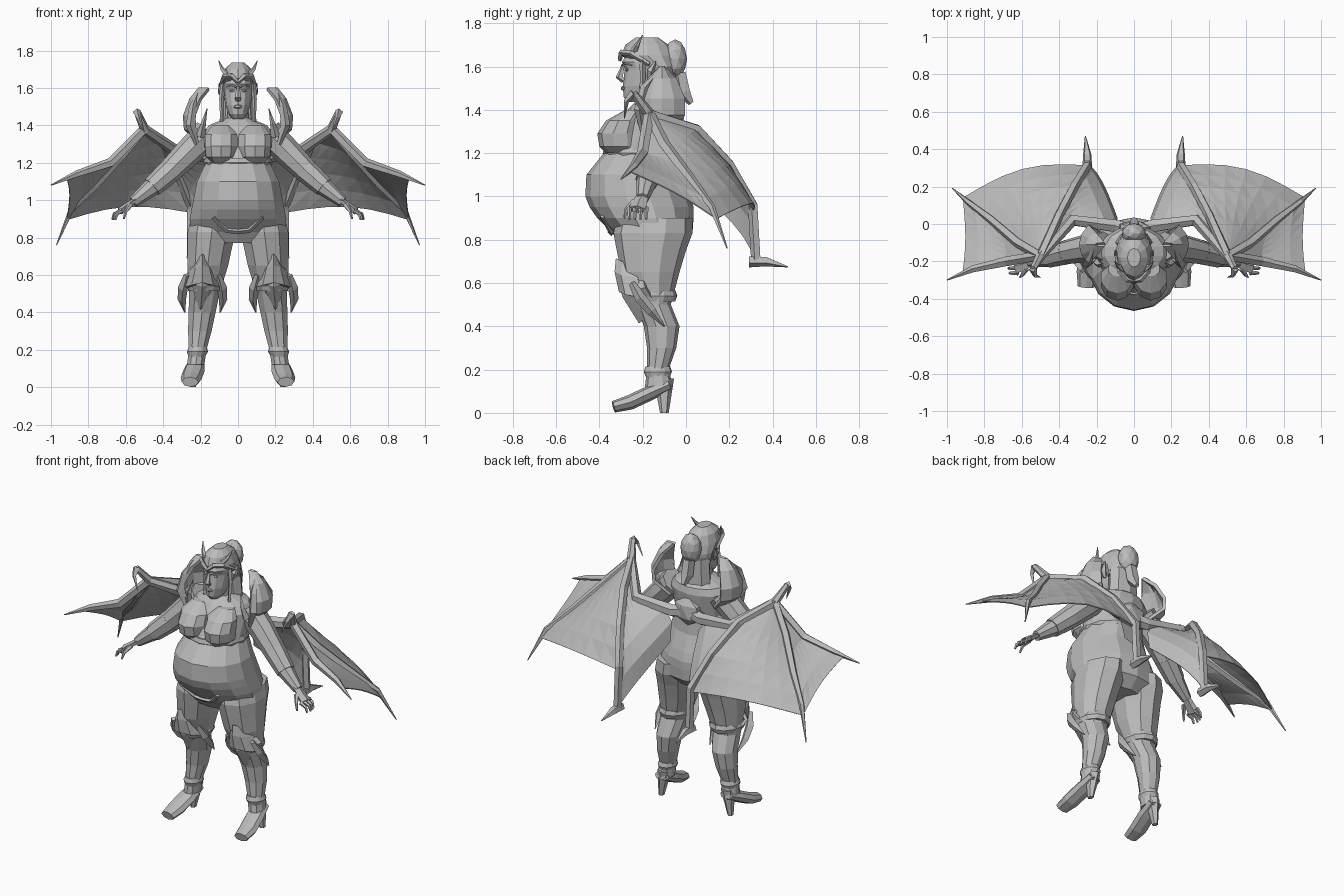
import bpy, bmesh, math
from mathutils import Vector

cube = bpy.data.objects.get("Cube")
if cube:
    bpy.data.objects.remove(cube, do_unlink=True)

grey = bpy.data.materials.new("plain grey")
grey.use_nodes = True
tone = (.5, .5, .5, 1)
grey.diffuse_color = tone
grey.node_tree.nodes["Principled BSDF"].inputs["Base Color"].default_value = tone


def finish(name, bm, mirrored=False, thickness=0):
    bmesh.ops.remove_doubles(bm, verts=bm.verts, dist=.001)
    bmesh.ops.recalc_face_normals(bm, faces=bm.faces)
    mesh = bpy.data.meshes.new(name)
    bm.to_mesh(mesh)
    bm.free()
    mesh.materials.append(grey)
    obj = bpy.data.objects.new(name, mesh)
    bpy.context.collection.objects.link(obj)
    if thickness:
        solid = obj.modifiers.new("thickness", 'SOLIDIFY')
        solid.thickness = thickness
        solid.offset = 0
    if mirrored:
        obj.modifiers.new("mirror", 'MIRROR')


def skin(name, rings, closed=True, **options):
    """Join rows of points with quads; closed rows become a capped tube."""
    bm = bmesh.new()
    rows = [[bm.verts.new(point) for point in ring] for ring in rings]
    count = len(rows[0])
    for low, high in zip(rows, rows[1:]):
        for i in range(count if closed else count - 1):
            j = (i + 1) % count
            bm.faces.new((low[i], low[j], high[j], high[i]))
    if closed:
        bm.faces.new(rows[0])
        bm.faces.new(rows[-1])
    finish(name, bm, **options)


def middle_line(z): return 0
def breast_line(z): return .09
def leg_line(z): return .24 - .12 * z


def loft(name, rows, sides=12, line=middle_line):
    """Oval sections; each row gives height, half width, front and back."""
    angles = [math.tau * i / sides for i in range(sides)]
    rings = []
    for z, width, front, back in rows:
        middle, depth = (front + back) / 2, (back - front) / 2
        rings.append([(line(z) + width * math.sin(a), middle - depth * math.cos(a), z)
                      for a in angles])
    skin(name, rings, mirrored=line is not middle_line)


def band(name, z, width, front, back, line=middle_line):
    """Raised trim with a bulging section."""
    swells = ((-.025, -.01), (0, 0), (.025, -.008))
    loft(name, [(z + rise, width + grow, front - grow, back + grow) for rise, grow in swells],
         line=line)


def tube(name, points, start, end, swell=0, sides=5, flat=1, mirrored=True):
    """Sweep along a path; the radius tapers and may swell midway."""
    path = [Vector(p) for p in points]
    last = len(path) - 1
    span = path[-1] - path[0]
    ref = Vector()
    ref[min(range(3), key=lambda axis: abs(span[axis]))] = 1
    rings = []
    for i, point in enumerate(path):
        along = (path[min(i + 1, last)] - path[max(i - 1, 0)]).normalized()
        a = along.cross(ref).normalized()
        b = a.cross(along)
        t = i / last
        radius = start + (end - start) * t + swell * math.sin(math.pi * t)
        angles = [math.tau * k / sides for k in range(sides)]
        rings.append([point + radius * (a * math.cos(t) * flat + b * math.sin(t))
                      for t in angles])
    skin(name, rings, mirrored=mirrored)


def blob(name, centre, size, mirrored=False, detail=2):
    bm = bmesh.new()
    bmesh.ops.create_icosphere(bm, subdivisions=detail, radius=1)
    for v in bm.verts:
        v.co = Vector([c + s * k for c, s, k in zip(centre, size, v.co)])
    finish(name, bm, mirrored)


def plate(name, rows, bend, drop=0, sideways=False):
    """Bowed armour plate; each row gives the middle point and half width."""
    rings = []
    for x, y, z, width in rows:
        ring = []
        for u in (-1, -.5, 0, .5, 1):
            back, low = bend * u * u, z - drop * abs(u)
            ring.append((x - back, y + u * width, low) if sideways
                        else (x + u * width, y + back, low))
        rings.append(ring)
    skin(name, rings, closed=False, mirrored=True, thickness=.02)


# Torso, bust and harness
loft("torso", [
    (.77, .17, -.3, -.03), (.83, .26, -.34, .03), (.9, .265, -.41, .035), (.95, .255, -.445, .035),
    (1, .245, -.465, .02), (1.1, .225, -.46, -.02), (1.2, .175, -.38, -.03),
    (1.36, .19, -.3, -.01), (1.4, .16, -.27, -.02), (1.44, .06, -.23, -.07),
    (1.52, .055, -.22, -.09)], sides=14)
loft("breast", [(1.2, .05, -.37, -.2), (1.23, .085, -.4, -.2), (1.29, .092, -.41, -.2),
                (1.35, .09, -.37, -.2), (1.4, .05, -.28, -.2)], sides=10, line=breast_line)
band("bust_band", 1.2, .185, -.385, -.02)
blob("back_harness", (0, -.02, 1.25), (.1, .04, .09), detail=1)
tube("hip_garment", [(.13, -.385, .91), (.06, -.345, .84), (0, -.345, .835)], .014, .018, sides=4)

# Legs and boots
loft("leg", [
    (.9, .125, -.32, .03), (.83, .135, -.335, .03), (.75, .125, -.32, 0), (.65, .115, -.3, -.03),
    (.5, .085, -.23, -.07), (.4, .076, -.195, -.03), (.3, .066, -.18, -.045),
    (.2, .05, -.18, -.08), (.12, .048, -.19, -.06)], sides=10, line=leg_line)
band("boot_rim", .54, .098, -.28, -.04, line=leg_line)
band("ankle_cuff", .19, .056, -.195, -.065, line=leg_line)
tube("boot_foot", [(.225, -.08, .13), (.235, -.17, .09), (.25, -.26, .048), (.256, -.335, .028)],
     .045, .045, swell=.014, sides=8, flat=.6)
loft("boot_heel", [(0, .016, -.12, -.08), (.16, .04, -.15, -.055)], sides=6, line=leg_line)

# Knee armour with swept spikes
plate("knee_guard_upper", [(.19, -.315, .71, .01), (.19, -.32, .65, .06), (.19, -.3, .56, .1)],
      .1, drop=.03)
plate("knee_guard_lower", [(.19, -.3, .6, .04), (.19, -.285, .54, .1), (.2, -.21, .42, .02)],
      .1, drop=-.04)
for name, side in (("outer", 1), ("inner", -1)):
    sweep = [(.085, -.25, .6), (.105, -.21, .53), (.11, -.16, .47), (.095, -.1, .4)]
    tube(name + "_knee_spike", [(.19 + side * x, y, z) for x, y, z in sweep],
         .015, .003, swell=.018, sides=4)

# Arms and hands
arm = [(.16, -.12, 1.36), (.26, -.13, 1.26), (.36, -.15, 1.16), (.46, -.18, 1.07), (.56, -.2, .99)]
tube("arm", arm, .08, .03, swell=.01, sides=8)
tube("bracer", arm[2:4], .066, .055, sides=8)
tube("palm", [(.55, -.2, 1), (.59, -.215, .97), (.63, -.225, .94)], .03, .042, flat=.5)
for i, name in enumerate(("index", "middle", "ring", "little")):
    y, reach = -.262 + .026 * i, .65 + .012 * math.sin(i + .5)
    tube(name + "_finger", [(.62, y, .945), (reach, y, .925), (reach + .01, y, .895)], .013, .006)
tube("thumb", [(.575, -.24, .975), (.6, -.275, .94), (.61, -.285, .9)], .015, .005)

# Shoulder armour
tip = (.205, -.11, 1.595)
plate("shoulder_guard", [(.2, -.11, 1.3, .05), (.28, -.11, 1.38, .1), (.285, -.11, 1.45, .1),
                         (.25, -.11, 1.54, .06), (*tip, .005)], .05, sideways=True)
tube("shoulder_blade", [(.22, -.2, 1.3), (.255, -.215, 1.4), (.24, -.19, 1.5), tip],
     .012, .003, swell=.018, sides=4)
tube("shoulder_prong", [(.2, -.2, 1.34), (.185, -.22, 1.41), (.165, -.21, 1.49)],
     .025, .002, sides=4)

# Head and face
loft("head", [
    (1.435, .03, -.27, -.17), (1.46, .05, -.288, -.14), (1.51, .068, -.292, -.1),
    (1.59, .08, -.283, -.07), (1.62, .08, -.296, -.07), (1.7, .05, -.25, -.1)])
tube("nose", [(0, -.29, 1.605), (0, -.307, 1.55), (0, -.287, 1.535)], .008, .014,
     swell=.007, mirrored=False)
blob("lips", (0, -.29, 1.5), (.028, .012, .012), detail=1)
blob("eye", (.032, -.272, 1.585), (.017, .01, .008), mirrored=True, detail=1)
tube("brow", [(.01, -.296, 1.605), (.035, -.284, 1.613), (.062, -.25, 1.605)], .006, .003, sides=4)
tube("ear", [(.075, -.17, 1.54), (.09, -.165, 1.58), (.1, -.14, 1.625)], .01, .003, swell=.013)

# Hair, circlet and small horns
loft("hair_cap", [(1.54, .088, -.17, -.06), (1.6, .094, -.2, -.05), (1.65, .09, -.3, -.05),
                  (1.7, .072, -.28, -.08), (1.735, .035, -.23, -.13)])
loft("back_hair", [(1.4, .1, -.16, -.035), (1.57, .088, -.17, -.04)], sides=8)
blob("hair_bun", (0, -.05, 1.635), (.065, .055, .09))
tube("ponytail", [(0, -.03, 1.57), (0, -.01, 1.48), (0, .025, 1.43)], .035, .014,
     swell=.012, mirrored=False)
tube("side_lock", [(.08, -.2, 1.63), (.088, -.2, 1.54), (.085, -.21, 1.42)], .015, .01, sides=4)
tube("circlet", [(.094, -.17, 1.61), (.075, -.255, 1.66), (.035, -.3, 1.665), (0, -.305, 1.63)],
     .01, .01, swell=.004, sides=4)
tube("small_horn", [(.055, -.24, 1.67), (.085, -.225, 1.7), (.103, -.2, 1.745)], .02, .002)

# Wing bones
wrist, elbow, root = (.5, -.17, 1.38), (.33, .02, 1.26), (.1, -.01, 1.23)
outer = [wrist, (.68, -.2, 1.2), (.86, -.24, 1.14), (1, -.3, 1.08)]
middle = [wrist, (.62, -.1, 1.24), (.76, .02, 1.08), (.89, .12, .95), (.97, .19, .76)]
inner = [wrist, (.4, .05, 1.31), (.32, .2, 1.15), (.25, .31, .96), (.25, .325, .7)]
knuckle = (.54, -.24, 1.475)
tube("outer_wing_finger", outer, .026, .003, swell=.01)
tube("middle_wing_finger", middle, .026, .003, swell=.01)
tube("inner_wing_finger", inner, .026, .024)
tube("inner_wing_claw", [(.25, .29, .7), (.25, .37, .7), (.26, .47, .675)], .028, .003, swell=.008)
tube("wing_arm", [(.03, -.03, 1.24), root, elbow, wrist, knuckle], .04, .018, swell=.005, sides=6)
tube("wing_claw", [knuckle, (.53, -.275, 1.44), (.5, -.285, 1.36)], .022, .002, sides=4)


def sample(path, t):
    points = [Vector(p) for p in path]
    left = t * sum((b - a).length for a, b in zip(points, points[1:]))
    for a, b in zip(points, points[1:]):
        size = (b - a).length
        if left <= size:
            return a.lerp(b, left / size)
        left -= size
    return points[-1]


def membrane(name, first, second, extents, sag, bulge):
    """Scalloped skin stretched part of the way along two bones."""
    steps = 6
    grid = []
    bm = bmesh.new()
    for i in range(steps + 1):
        row = []
        for k in range(steps + 1):
            s, t = k / steps, i / steps
            arch = math.sin(math.pi * s)
            reach = t * (1 - sag * arch)
            point = sample(first, reach * extents[0]).lerp(sample(second, reach * extents[1]), s)
            row.append(bm.verts.new(point + Vector(bulge) * arch * t))
        grid.append(row)
    for low, high in zip(grid, grid[1:]):
        for a, b, c, d in zip(low, low[1:], high[1:], high):
            bm.faces.new((a, b, c))
            bm.faces.new((a, c, d))
    finish(name, bm, mirrored=True, thickness=.006)


# Wing skin
membrane("outer_membrane", outer, middle, (.84, .82), .04, (0, 0, 0))
membrane("middle_membrane", middle, inner, (.82, .76), .03, (.02, .07, .03))
membrane("inner_membrane", inner, [wrist, elbow, root, (.09, .03, 1.05)], (1, 1), .04, (0, .05, -.04))
